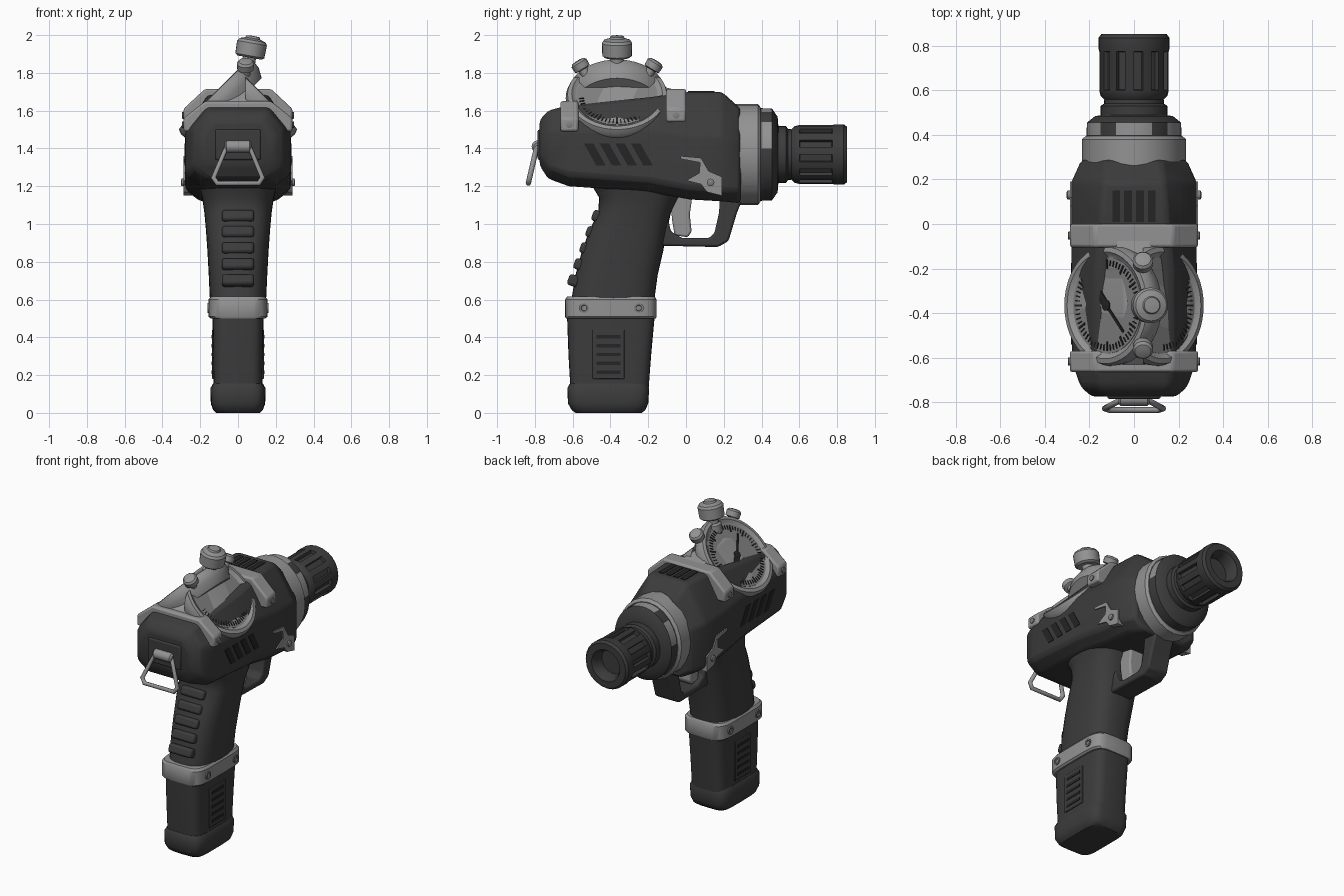
import bpy, bmesh, math
from math import sin, cos, pi, radians
from mathutils import Matrix, Vector

cube = bpy.data.objects.get("Cube")
if cube:
    bpy.data.objects.remove(cube)


def material(name, v):
    m = bpy.data.materials.new(name)
    m.use_nodes = True
    m.diffuse_color = (v, v, v, 1)
    bsdf = m.node_tree.nodes["Principled BSDF"]
    bsdf.inputs["Base Color"].default_value = (v, v, v, 1)
    bsdf.inputs["Roughness"].default_value = 0.7
    return m


BODY = material("charcoal", 0.045)
GREY = material("worn_grey", 0.29)
FACE = material("dial_grey", 0.22)
INK = material("near_black", 0.018)
T, R = Matrix.Translation, Matrix.Rotation


def finish(name, bm, mat, bevel=0):
    bmesh.ops.remove_doubles(bm, verts=bm.verts, dist=1e-5)
    bmesh.ops.recalc_face_normals(bm, faces=bm.faces)
    me = bpy.data.meshes.new(name)
    bm.to_mesh(me)
    bm.free()
    me.materials.append(mat)
    ob = bpy.data.objects.new(name, me)
    bpy.context.collection.objects.link(ob)
    if bevel:
        b = ob.modifiers.new("bevel", "BEVEL")
        b.width, b.segments, b.limit_method = bevel, 2, "ANGLE"
        b.angle_limit = radians(28)
    return ob


def loft_bm(rings):
    bm = bmesh.new()
    vs = [[bm.verts.new(p) for p in ring] for ring in rings]
    for a, b in zip(vs, vs[1:]):
        for i in range(len(a)):
            j = (i + 1) % len(a)
            bm.faces.new((a[i], a[j], b[j], b[i]))
    bm.faces.new(vs[0])
    bm.faces.new(vs[-1])
    return bm


def loft(name, rings, mat, bevel=0):
    return finish(name, loft_bm(rings), mat, bevel)


def turn_rings(profile, mx, n):
    return [[mx @ Vector((r * cos(2 * pi * i / n), r * sin(2 * pi * i / n), h))
             for i in range(n)] for r, h in profile]


def lathe(name, profile, mx, mat, n=32):
    return loft(name, turn_rings(profile, mx, n), mat)


def prism(name, pts, x0, x1, mat, bevel=0):
    return loft(name, [[(x, y, z) for y, z in pts] for x in (x0, x1)], mat, bevel)


def boxes(name, items, mat, bevel=0):
    bm = bmesh.new()
    for mx, size in items:
        bmesh.ops.create_cube(bm, size=1, matrix=mx @ Matrix.Diagonal((*size, 1)))
    return finish(name, bm, mat, bevel)


def mirrored(half):
    return half + [(-x, y, z) for x, y, z in reversed(half)]


def hull(y, w, zb, zs, zt, tw):
    return mirrored([(w - .08, y, zb), (w, y, zb + .06), (w, y, zs), (tw, y, zt)])


def oval(z, y0, y1, w, e, n=32):
    p = lambda v: math.copysign(abs(v) ** e, v)
    return [(w * p(cos(2 * pi * i / n)),
             (y0 + y1) / 2 + (y1 - y0) / 2 * p(sin(2 * pi * i / n)), z) for i in range(n)]


# Main housing
loft("housing", [hull(*s) for s in (
    (-.775, .19, 1.31, 1.47, 1.55, .13), (-.73, .24, 1.24, 1.5, 1.6, .16),
    (-.62, .278, 1.2, 1.5, 1.63, .17), (-.2, .28, 1.17, 1.5, 1.67, .17),
    (.02, .28, 1.13, 1.47, 1.7, .15), (.19, .28, 1.12, 1.47, 1.7, .14),
    (.29, .235, 1.11, 1.45, 1.61, .12))], BODY, .02)
boxes("top_vents", [(T((x, .08, 1.7)), (.035, .14, .008)) for x in (-.08, -.027, .027, .08)], INK)
boxes("rear_plate", [(T((0, -.775, 1.42)), (.24, .02, .16))], BODY, .008)

# Side vents and front brackets
bracket = [(-.03, 1.36), (.08, 1.35), (.12, 1.28), (.19, 1.25), (.19, 1.15), (.11, 1.17),
           (.08, 1.21), (0, 1.23), (.07, 1.27), (.075, 1.325), (-.03, 1.345)]
for s, side in ((1, "left"), (-1, "right")):
    for k in range(4):
        y = -.5 + k * .083
        slot = [(y - .04, 1.425), (y + .01, 1.425), (y + .075, 1.31), (y + .025, 1.31)]
        prism(f"{side}_vent", slot, s * .276, s * .283, INK)
    prism(f"{side}_bracket", bracket, s * .2, s * .288, GREY)
    lathe(f"{side}_bracket_bolt", [(.02, 0), (.02, .012), (.013, .016)],
          T((s * .286, .13, 1.22)) @ R(s * pi / 2, 4, "Y"), FACE, 12)

# Grip with rear ribs, band and magazine
loft("grip", [oval(*s, .7) for s in (
    (.58, -.61, -.17, .148), (.73, -.585, -.15, .155), (.86, -.55, -.12, .162),
    (.97, -.51, -.1, .17), (1.06, -.465, -.08, .178), (1.14, -.46, -.04, .19),
    (1.24, -.52, .02, .22))], BODY)
boxes("grip_ribs", [(T((0, -.595 + k * .032, .7 + k * .085)) @ R(-.35, 4, "X"), (.17, .06, .06))
                    for k in range(5)], BODY, .015)
loft("grip_band", [oval(*s, .38) for s in (
    (.5, -.635, -.16, .145), (.51, -.64, -.155, .157), (.6, -.64, -.155, .157),
    (.615, -.63, -.165, .145))], GREY)
loft("magazine", [oval(*s, .4) for s in (
    (.1, -.61, -.2, .13), (.3, -.622, -.185, .132), (.52, -.63, -.165, .135))], BODY)
loft("magazine_base", [oval(*s, .4) for s in (
    (0, -.585, -.235, .115), (.015, -.605, -.215, .132), (.05, -.625, -.2, .144),
    (.13, -.628, -.195, .146), (.155, -.615, -.205, .132))], BODY)
for s, side in ((1, "left"), (-1, "right")):
    boxes(f"{side}_magazine_panel", [(T((s * .133, -.41, .31)), (.01, .17, .26))], BODY, .004)
    boxes(f"{side}_magazine_slots", [(T((s * .137, -.41, .215 + k * .047)), (.008, .125, .018))
                                     for k in range(5)], INK)
    for y in (-.54, -.25):
        lathe(f"{side}_band_rivet", [(.026, 0), (.026, .008), (.016, .008), (.014, .002)],
              T((s * .153, y, .555)) @ R(s * pi / 2, 4, "Y"), FACE, 16)

# Trigger and guard
prism("trigger_guard", [(.31, 1.16), (.27, 1.06), (.225, .91), (.17, .878), (-.14, .885),
                        (-.16, 1.05), (-.1, 1.05), (-.08, .96), (-.02, .925), (.12, .925),
                        (.15, .95), (.175, 1.06), (.18, 1.16)], -.075, .075, BODY, .012)
prism("trigger", [(-.08, 1.16), (.035, 1.16), (.02, 1.05), (.03, .96), (.01, .93),
                  (-.06, .94), (-.075, 1.03)], -.05, .05, GREY, .01)

# Collar, drum and muzzle
AXIS = T((0, 0, 1.368)) @ R(-pi / 2, 4, "X")
SQUASH = AXIS @ Matrix.Diagonal((.87, 1, 1, 1))
lathe("collar", [(.25, .25), (.268, .262), (.268, .38), (.25, .395)], SQUASH, GREY, 24)
drum = lathe("drum", [(.245, .37), (.245, .4), (.243, .455), (.2, .485), (.14, .49)], SQUASH, BODY, 48)
drum.data.materials.append(GREY)
for f in drum.data.polygons:
    c = f.center
    if .4 < c.y < .46 and c.z > 1.41 and cos(6 * math.atan2(c.x, c.z - 1.368)) > -.45:
        f.material_index = 1
lathe("neck", [(.15, .47), (.15, .53), (.135, .54), (.13, .6)], AXIS, BODY)
bm = loft_bm(turn_rings([(.125, .55), (.15, .575), (.156, .6), (.156, .775), (.16, .79),
                         (.16, .835), (.147, .852), (.105, .852), (.09, .83), (.085, .77)], AXIS, 24))
bm.normal_update()
bmesh.ops.recalc_face_normals(bm, faces=bm.faces)
flutes = [f for f in bm.faces if .65 < f.calc_center_median().y < .72][::2]
bmesh.ops.inset_individual(bm, faces=flutes, thickness=.005, depth=-.02)
finish("muzzle", bm, BODY)

# Saddle and straps that carry the gauges
saddle = lambda y, zt, w, tw: mirrored([(w, y, 1.45), (w, y, 1.54), (tw, y, zt)])
loft("gauge_saddle", [saddle(*s) for s in ((-.66, 1.62, .22, .1), (-.56, 1.72, .25, .05),
     (-.36, 1.77, .26, .04), (-.17, 1.74, .25, .05), (-.02, 1.7, .2, .1))], GREY, .01)
for name, y0, y1, z0, zt in (("rear_strap", -.665, -.57, 1.49, 1.65), ("front_strap", -.105, .0, 1.54, 1.715)):
    strap = lambda y: mirrored([(.2, y, z0), (.288, y, z0), (.288, y, z0 + .07), (.175, y, zt)])
    loft(name, [strap(y0), strap(y1)], GREY, .012)
    for s in (1, -1):
        lathe(name + "_bolt", [(.018, 0), (.018, .008), (.01, .01)],
              T((s * .287, (y0 + y1) / 2, z0 + .035)) @ R(s * pi / 2, 4, "Y"), FACE, 12)

# Twin angled gauges; the left one is cut where it meets the other's back
RIM = [(.24, -.11), (.268, -.06), (.272, -.02), (.262, .008), (.24, .012), (.222, -.004), (.215, -.006)]
MAIN = T((-.122, -.365, 1.68)) @ R(-pi / 4, 4, "Y")
SIDE = T((.122, -.365, 1.68)) @ R(pi / 4, 4, "Y")
lathe("right_gauge_case", RIM, MAIN, GREY, 48)
lathe("right_gauge_face", [(.216, -.008), (.216, -.003)], MAIN, FACE, 48)
for name, prof, mat in (("left_gauge_case", RIM, GREY), ("left_gauge_face", [(.216, -.008), (.216, -.003)], FACE)):
    bm = loft_bm(turn_rings(prof, SIDE, 48))
    bmesh.ops.bisect_plane(bm, geom=bm.verts[:] + bm.edges[:] + bm.faces[:],
                           plane_co=(.04, 0, 0), plane_no=(1, 0, 0), clear_inner=True)
    finish(name, bm, mat)


def ticks(name, mx, angles):
    boxes(name, [(mx @ R(radians(a), 4, "Z") @ T((.19 - .006 * (a % 30 == 0), 0, -.001)),
                  (.042 if a % 30 == 0 else .026, .009 if a % 30 == 0 else .005, .005)) for a in angles], INK)


ticks("right_gauge_ticks", MAIN, range(0, 360, 6))
ticks("left_gauge_ticks", SIDE, range(-84, 85, 6))
HAND = MAIN @ R(radians(-48), 4, "Z")
boxes("gauge_hand", [(HAND @ T((.075, 0, .003)), (.17, .012, .006)),
                     (HAND @ T((-.045, 0, .003)), (.09, .038, .008))], INK)
lathe("hand_hub", [(.024, -.004), (.024, .008), (.012, .01)], MAIN, INK, 16)

# Crown and push buttons
CROWN = T((.05, -.365, 1.82)) @ R(radians(10), 4, "Y")
lathe("crown_stem", [(.05, -.06), (.05, .02), (.035, .03), (.035, .08)], CROWN, GREY, 20)
lathe("crown", [(.065, .062), (.078, .072), (.08, .14), (.07, .155), (.04, .165), (.035, .176), (.015, .178)],
      CROWN, GREY, 24)
for name, y, tilt in (("front_button", -.195, -.55), ("rear_button", -.535, .55)):
    lathe(name, [(.025, -.06), (.025, .02), (.044, .025), (.046, .06), (.036, .072), (.015, .076)],
          T((.04, y, 1.8)) @ R(tilt, 4, "X"), GREY, 20)

# Lanyard lug and wire loop
lathe("lanyard_lug", [(.02, -.07), (.032, -.06), (.032, .06), (.02, .07)],
      T((0, -.785, 1.41)) @ R(pi / 2, 4, "Y"), GREY, 20)
cu = bpy.data.curves.new("lanyard_loop", "CURVE")
cu.dimensions, cu.bevel_depth, cu.bevel_resolution = "3D", .014, 3
pts = [(-.06, -.79, 1.41), (.06, -.79, 1.41), (.13, -.828, 1.245), (.11, -.835, 1.215),
       (-.11, -.835, 1.215), (-.13, -.828, 1.245)]
sp = cu.splines.new("POLY")
sp.points.add(len(pts) - 1)
for p, co in zip(sp.points, pts):
    p.co = (*co, 1)
sp.use_cyclic_u = True
cu.materials.append(GREY)
bpy.context.collection.objects.link(bpy.data.objects.new("lanyard_loop", cu))

# Smooth shading with sharp edges kept
bpy.ops.object.select_all(action="DESELECT")
for ob in bpy.context.collection.objects:
    if ob.type == "MESH":
        ob.select_set(True)
        bpy.context.view_layer.objects.active = ob
bpy.ops.object.shade_smooth_by_angle(angle=radians(35))
